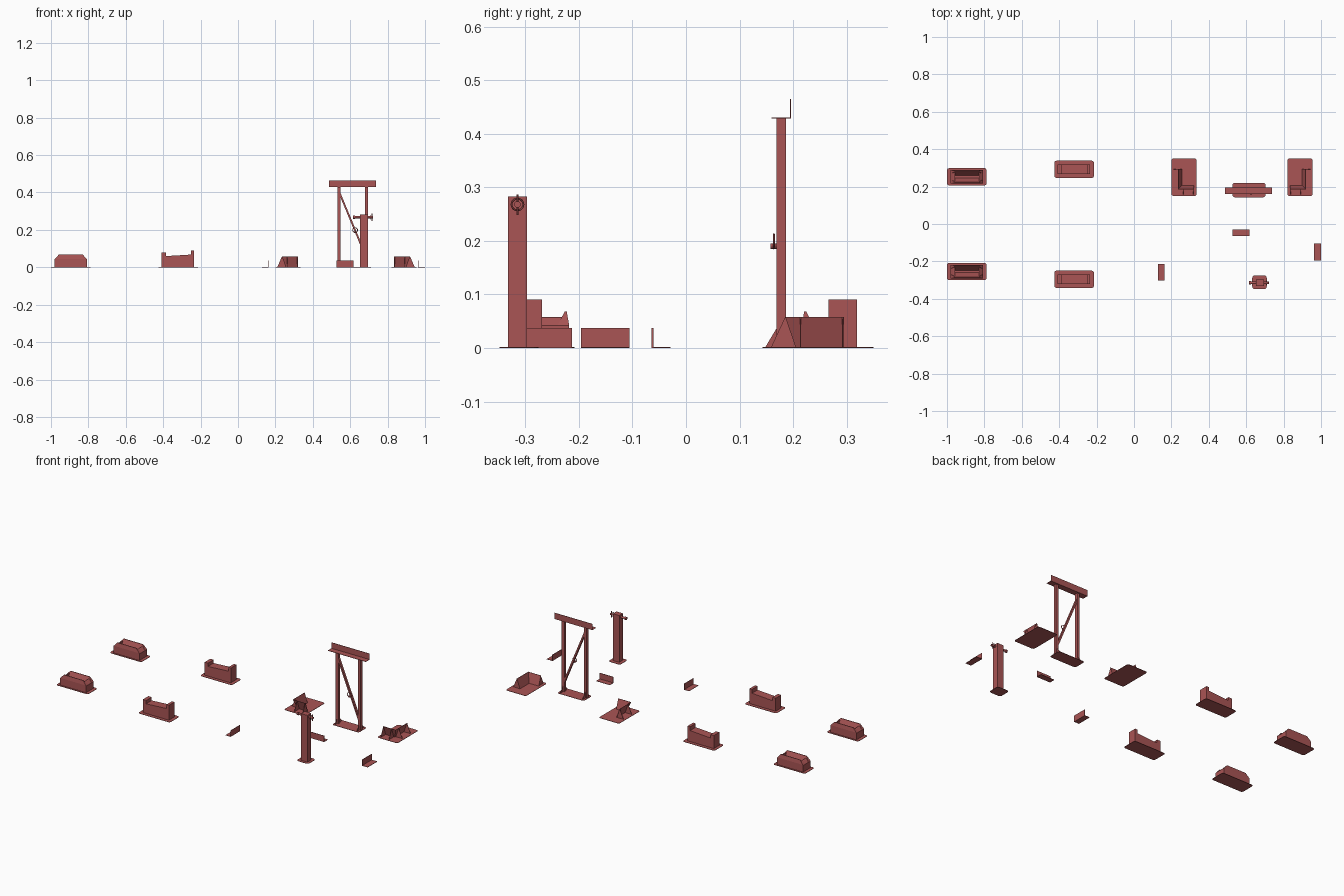
import bpy, bmesh, math
from mathutils import Vector

if "Cube" in bpy.data.objects:
    bpy.data.objects.remove(bpy.data.objects["Cube"])

red = bpy.data.materials.new("red_paint")
red.diffuse_color = (0.40, 0.09, 0.09, 1)
red.use_nodes = True
red.node_tree.nodes["Principled BSDF"].inputs["Base Color"].default_value = red.diffuse_color
T = 0.002  # sheet thickness


def finish(name, bm):
    bmesh.ops.recalc_face_normals(bm, faces=bm.faces)
    me = bpy.data.meshes.new(name)
    bm.to_mesh(me)
    bm.free()
    me.materials.append(red)
    ob = bpy.data.objects.new(name, me)
    bpy.context.collection.objects.link(ob)
    return ob


def panel(name, pts, offset):
    """Flat polygon extruded along an offset vector."""
    bm = bmesh.new()
    face = bm.faces.new([bm.verts.new(p) for p in pts])
    ext = bmesh.ops.extrude_face_region(bm, geom=[face], use_keep_orig=True)
    moved = [v for v in ext["geom"] if isinstance(v, bmesh.types.BMVert)]
    bmesh.ops.translate(bm, verts=moved, vec=Vector(offset))
    return finish(name, bm)


def box(name, x0, x1, y0, y1, z0, z1):
    return panel(name, [(x0, y0, z0), (x1, y0, z0), (x1, y1, z0), (x0, y1, z0)], (0, 0, z1 - z0))


def base_plate(name, x0, x1, y0, y1, r=0.012):
    pts = []
    for cx, cy, a in ((x1 - r, y1 - r, 0), (x0 + r, y1 - r, 90),
                      (x0 + r, y0 + r, 180), (x1 - r, y0 + r, 270)):
        for i in range(5):
            t = math.radians(a + i * 22.5)
            pts.append((cx + r * math.cos(t), cy + r * math.sin(t), 0))
    return panel(name, pts, (0, 0, T))


def rod(name, p, q, r, sides=12):
    p, q = Vector(p), Vector(q)
    bm = bmesh.new()
    bmesh.ops.create_cone(bm, cap_ends=True, segments=sides, radius1=r, radius2=r, depth=(q - p).length)
    ob = finish(name, bm)
    ob.location = (p + q) / 2
    ob.rotation_euler = (q - p).to_track_quat('Z', 'Y').to_euler()
    return ob


def ring(name, loc, rot, big, small):
    bpy.ops.mesh.primitive_torus_add(location=loc, rotation=rot, major_radius=big, minor_radius=small,
                                     major_segments=20, minor_segments=6)
    ob = bpy.context.object
    ob.name = name
    ob.data.materials.append(red)
    bpy.ops.object.shade_smooth_by_angle()


# Grooved saddles, front and back
for side, cy in (("back", 0.2525), ("front", -0.2545)):
    cx = -0.894
    base_plate(side + "_saddle_plate", cx - 0.106, cx + 0.106, cy - 0.046, cy + 0.046)
    prof = [(-.036, 0), (.036, 0), (.036, .045), (.032, .068), (.028, .068),
            (.006, .025), (-.006, .025), (-.028, .068), (-.032, .068), (-.036, .045)]
    body = panel(side + "_saddle_body", [(cx - .087, cy + y, z) for y, z in prof], (.174, 0, 0))
    # chamfer the raised ends
    bm = bmesh.new()
    bm.from_mesh(body.data)
    for s in (-1, 1):
        cut = bmesh.ops.bisect_plane(bm, geom=bm.verts[:] + bm.edges[:] + bm.faces[:],
                                     plane_co=(cx + s * .087, cy, .042), plane_no=(s * .026, 0, .023),
                                     clear_outer=True)
        edges = [e for e in cut["geom_cut"] if isinstance(e, bmesh.types.BMEdge)]
        bmesh.ops.contextual_create(bm, geom=edges)
    bm.to_mesh(body.data)
    bm.free()
    # end webs closing the groove
    for s in (-1, 1):
        web = [(.064, 0), (.087, 0), (.087, .042), (.071, .056), (.064, .058)]
        panel(side + "_saddle_end", [(cx + s * x, cy - .029, z) for x, z in web], (0, .058, 0))

# Stepped cradles, front and back
for side, cy in (("back", 0.2925), ("front", -0.2955)):
    base_plate(side + "_cradle_plate", -.426, -.214, cy - .046, cy + .046)
    prof = [(-.408, 0), (-.234, 0), (-.234, .091), (-.251, .091), (-.251, .068),
            (-.386, .06), (-.386, .08), (-.408, .08)]
    panel(side + "_cradle_body", [(x, cy - .0265, z) for x, z in prof], (0, .053, 0))

# Corner brackets: leaning walls braced by gussets, mirrored left and right
for side, X in (("left", lambda x: x), ("right", lambda x: 1.155 - x)):
    d = X(1) - X(0)
    a, b = sorted((X(.2), X(.335)))
    base_plate(side + "_bracket_plate", a, b, .15, .35)
    H = .058
    panel(side + "_bracket_side_wall", [(X(.235), .185, H), (X(.235), .295, H),
                                        (X(.255), .295, 0), (X(.255), .205, 0)], (d * T, 0, 0))
    panel(side + "_bracket_front_wall", [(X(.235), .185, H), (X(.32), .185, H),
                                         (X(.32), .205, 0), (X(.255), .205, 0)], (0, T, 0))
    for y in (.213, .291):
        panel(side + "_bracket_side_gusset", [(X(.21), y, 0), (X(.255), y, 0), (X(.235), y, H)], (0, T, 0))
    for x in (.262, .316):
        panel(side + "_bracket_front_gusset", [(X(x), .158, 0), (X(x), .205, 0), (X(x), .185, H)], (d * T, 0, 0))

# Trestle frame
base_plate("trestle_plate", .526, .703, .143, .22)
for side, x in (("left", .532), ("right", .679)):
    box(side + "_trestle_post", x, x + .017, .169, .187, 0, .428)
    for y0, y1 in ((.147, .169), (.216, .187)):
        panel(side + "_trestle_gusset", [(x + .007, y0, 0), (x + .007, y1, 0), (x + .007, y1, .037)], (T, 0, 0))
panel("trestle_brace", [(.545, .171, .405), (.545, .171, .38), (.684, .171, .045), (.684, .171, .07)], (0, .014, 0))
box("trestle_shelf", .486, .738, .16, .196, .428, .428 + T)
box("trestle_back_rail", .486, .738, .196 - T, .196, .428, .465)
rod("brace_bolt", (.626, .158, .19), (.626, .173, .19), .005)
ring("brace_ring", (.626, .164, .199), (math.pi / 2, 0, 0), .013, .002)

# Clamp stand with hand wheel
base_plate("stand_plate", .632, .71, -.348, -.275, .014)
box("stand_post", .652, .695, -.332, -.297, 0, .283)
rod("stand_screw", (.616, -.3145, .268), (.722, -.3145, .268), .006)
rod("screw_pad", (.616, -.3145, .268), (.625, -.3145, .268), .009)
ring("hand_wheel", (.708, -.3145, .268), (0, math.pi / 2, 0), .011, .0018)
rod("wheel_handle", (.716, -.3145, .248), (.716, -.3145, .287), .002, 8)

# Loose angle pieces
box("angle_a_foot", .527, .618, -.063, -.029, 0, T)
box("angle_a_wall", .527, .618, -.064, -.063 + T, 0, .037)
box("angle_b_foot", .962, 1.0, -.196, -.105, 0, T)
box("angle_b_wall", .962, .962 + T, -.196, -.105, 0, .037)
box("angle_c_foot", .128, .162, -.301, -.213, 0, T)
box("angle_c_wall", .162 - T, .162, -.301, -.213, 0, .037)
